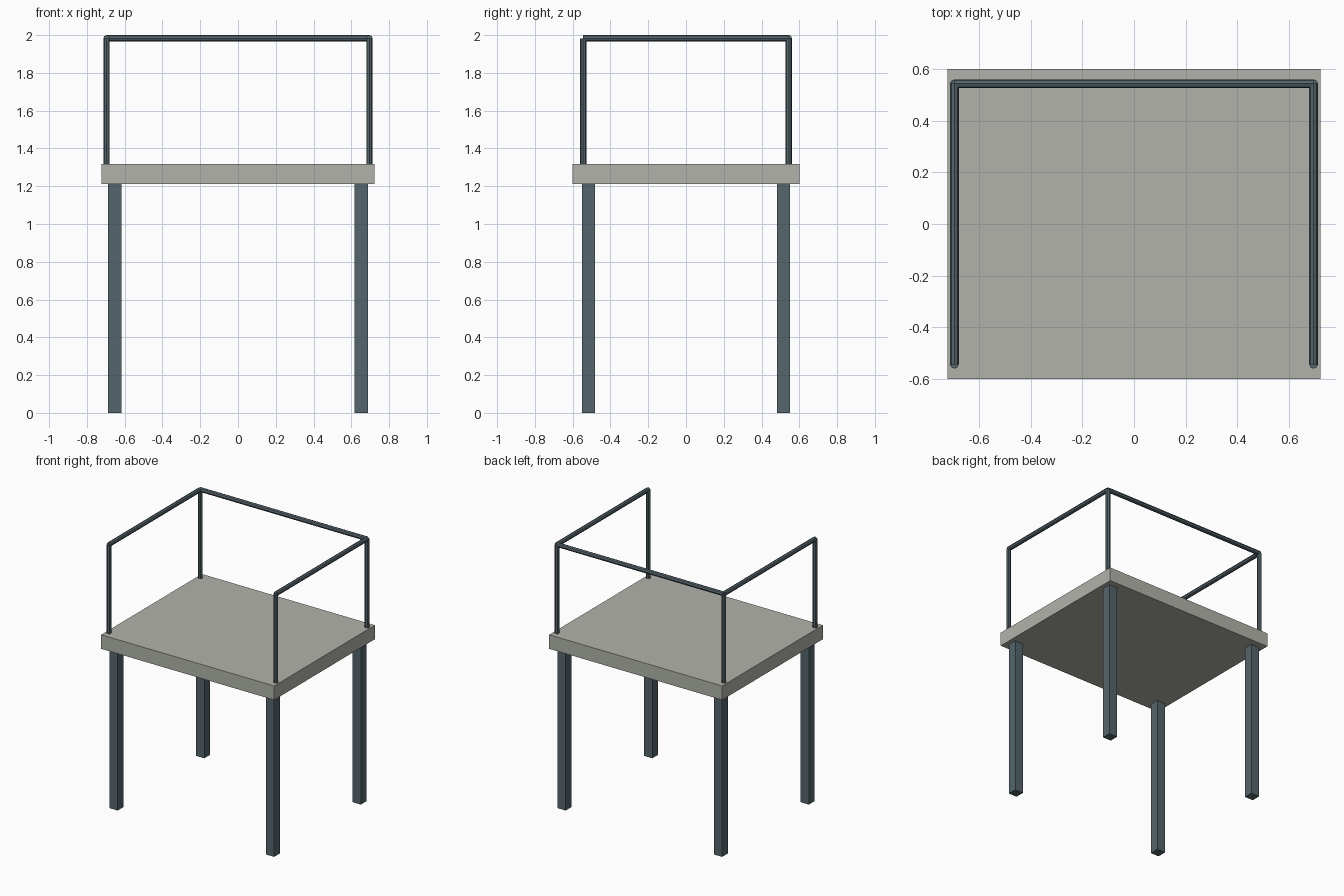
import bpy
from mathutils import Vector

cube = bpy.data.objects.get("Cube")
if cube:
    bpy.data.objects.remove(cube, do_unlink=True)


def material(name, color):
    mat = bpy.data.materials.new(name)
    mat.diffuse_color = color
    mat.use_nodes = True
    mat.node_tree.nodes["Principled BSDF"].inputs["Base Color"].default_value = color
    return mat


concrete = material("warm_grey", (0.44, 0.45, 0.40, 1))
steel = material("slate_steel", (0.09, 0.13, 0.15, 1))


def box(name, center, size, mat):
    bpy.ops.mesh.primitive_cube_add(size=1, location=center)
    ob = bpy.context.object
    ob.name = name
    ob.scale = size
    bpy.ops.object.transform_apply(location=False, rotation=False, scale=True)
    ob.data.materials.append(mat)


def tube(name, start, end, radius=0.017):
    start, end = Vector(start), Vector(end)
    axis = end - start
    bpy.ops.mesh.primitive_cylinder_add(
        vertices=8, radius=radius, depth=axis.length, location=(start + end) / 2)
    ob = bpy.context.object
    ob.name = name
    ob.rotation_euler = axis.to_track_quat("Z", "Y").to_euler()
    ob.data.materials.append(steel)


# Platform slab
DECK_BOTTOM, DECK_TOP = 1.211, 1.317
box("platform", (0, 0, (DECK_BOTTOM + DECK_TOP) / 2),
    (1.444, 1.2, DECK_TOP - DECK_BOTTOM), concrete)

# Square legs and round railing posts at the four corners
RAIL_X, RAIL_Y, RAIL_Z = 0.696, 0.544, 1.983
for side, sx in (("left", 1), ("right", -1)):
    for end, sy in (("front", -1), ("back", 1)):
        box(f"{end}_{side}_leg", (sx * 0.653, sy * 0.516, DECK_BOTTOM / 2),
            (0.07, 0.07, DECK_BOTTOM), steel)
        tube(f"{end}_{side}_post", (sx * RAIL_X, sy * RAIL_Y, DECK_TOP),
             (sx * RAIL_X, sy * RAIL_Y, RAIL_Z))
    # Side handrail
    tube(f"{side}_rail", (sx * RAIL_X, -RAIL_Y, RAIL_Z), (sx * RAIL_X, RAIL_Y, RAIL_Z))

# Back handrail, front left open
tube("back_rail", (-RAIL_X, RAIL_Y, RAIL_Z), (RAIL_X, RAIL_Y, RAIL_Z))
